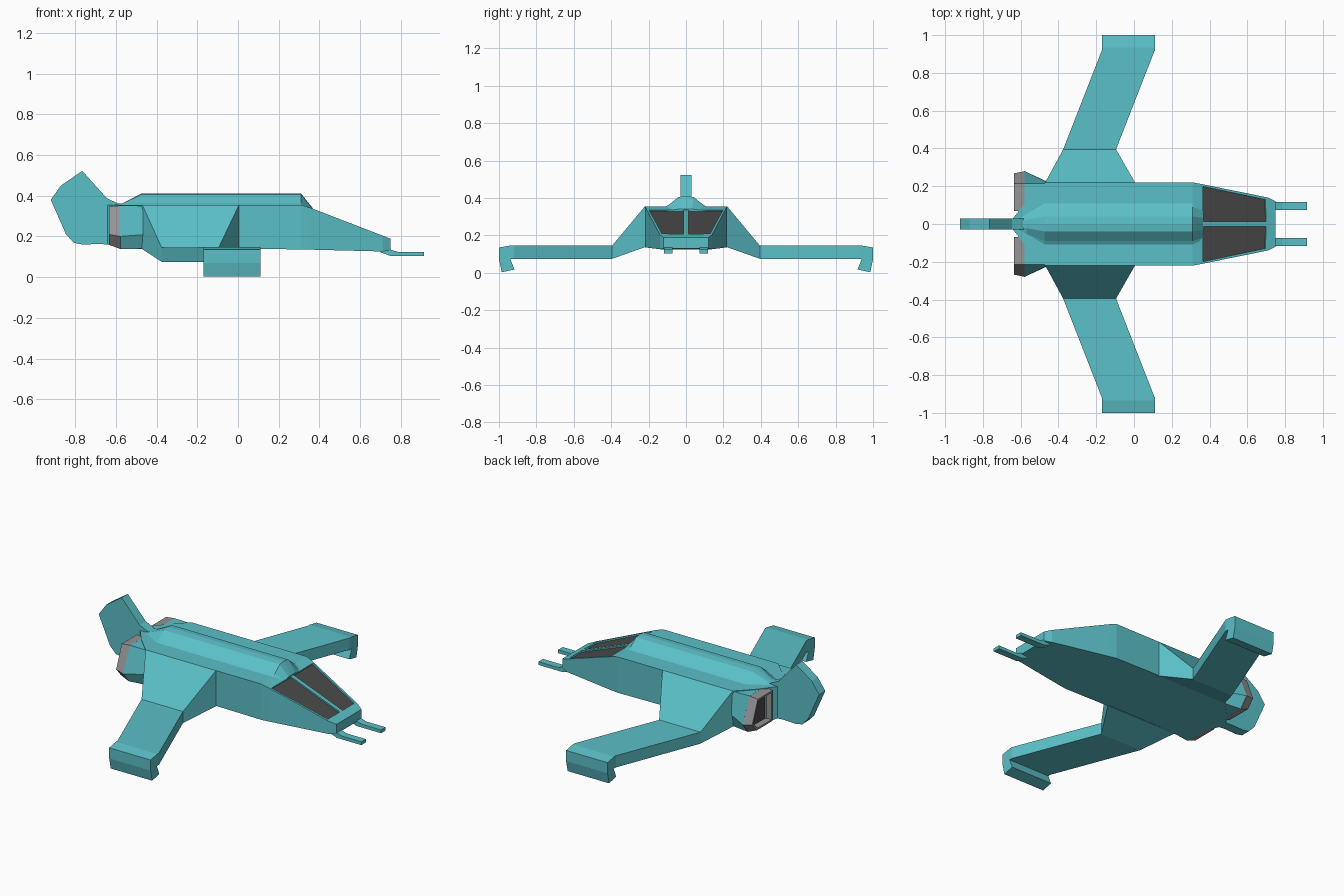
import bpy, bmesh

if "Cube" in bpy.data.objects:
    bpy.data.objects.remove(bpy.data.objects["Cube"])

def material(name, rgb):
    m = bpy.data.materials.new(name)
    m.diffuse_color = (*rgb, 1)
    m.use_nodes = True
    m.node_tree.nodes["Principled BSDF"].inputs["Base Color"].default_value = m.diffuse_color
    return m

TEAL = material("teal_paint", (0.105, 0.53, 0.58))
GREY = material("grey_metal", (0.30, 0.30, 0.31))
DARK = material("dark_glass", (0.07, 0.07, 0.07))

def loft(name, sections, mats=(TEAL,), mirror=True, edit=None):
    """Skin matching closed sections, cap both ends, optionally mirror across y."""
    bm = bmesh.new()
    rings = [[bm.verts.new(p) for p in s] for s in sections]
    n = len(rings[0])
    for a, b in zip(rings, rings[1:]):
        for i in range(n):
            j = (i + 1) % n
            bm.faces.new((a[i], a[j], b[j], b[i]))
    bm.faces.new(rings[0])
    bm.faces.new(rings[-1])
    bmesh.ops.recalc_face_normals(bm, faces=bm.faces)
    # open the halves that meet on the centre line
    centre = [f for f in bm.faces if all(abs(v.co.y) < 1e-5 for v in f.verts)]
    if centre:
        bmesh.ops.delete(bm, geom=centre, context='FACES')
    if edit:
        edit(bm)
    me = bpy.data.meshes.new(name)
    bm.to_mesh(me)
    bm.free()
    ob = bpy.data.objects.new(name, me)
    bpy.context.collection.objects.link(ob)
    for m in mats:
        me.materials.append(m)
    if mirror:
        mod = ob.modifiers.new("mirror", 'MIRROR')
        mod.use_axis = (False, True, False)
        mod.use_clip = True
    return ob

def recess(bm, faces, thickness, depth, index):
    """Inset faces and sink them as a differently coloured panel."""
    bmesh.ops.inset_individual(bm, faces=faces, thickness=thickness, depth=0)
    for f in faces:
        r = bmesh.ops.extrude_discrete_faces(bm, faces=[f])["faces"][0]
        bmesh.ops.translate(bm, verts=r.verts, vec=-r.normal * depth)
        r.material_index = index

def half_box(x, w, top, bottom):
    return [(x, 0, top), (x, w, top), (x, w, bottom), (x, 0, bottom)]

# main hull, tapering to the fin at the rear
loft("hull", [half_box(-0.64, 0.03, 0.355, 0.16), half_box(-0.57, 0.12, 0.355, 0.137),
              half_box(-0.47, 0.22, 0.355, 0.137), half_box(0, 0.22, 0.355, 0.14),
              half_box(0.31, 0.22, 0.355, 0.136)])

# raised spine on the roof
def spine(x, w, top, base):
    h = top - base
    return [(x, 0, top), (x, 0.36 * w, top - 0.08 * h), (x, 0.82 * w, base + 0.2 * h),
            (x, w, base), (x, w, base - 0.01), (x, 0, base - 0.01)]

loft("spine", [spine(-0.63, 0.03, 0.36, 0.35), spine(-0.57, 0.06, 0.362, 0.354),
               spine(-0.475, 0.11, 0.41, 0.354), spine(0.31, 0.11, 0.41, 0.354),
               spine(0.365, 0.09, 0.342, 0.334)])

# nose with two sunken windows
def windows(bm):
    big = max((f for f in bm.faces if f.normal.z > 0.5), key=lambda f: f.calc_area())
    recess(bm, [big], 0.018, 0.008, 1)

loft("nose", [half_box(0.31, 0.22, 0.355, 0.136), half_box(0.355, 0.212, 0.341, 0.135),
              half_box(0.71, 0.14, 0.204, 0.126), half_box(0.75, 0.12, 0.188, 0.13)],
     (TEAL, DARK), edit=windows)

# twin guns under the nose
def bar(x, z0, z1):
    return [(x, 0.073, z0), (x, 0.117, z0), (x, 0.117, z1), (x, 0.073, z1)]

loft("gun", [bar(0.70, 0.122, 0.14), bar(0.75, 0.104, 0.135),
             bar(0.785, 0.104, 0.124), bar(0.915, 0.104, 0.124)])

# wings: rear edge, middle seam and front edge at each station
def station(y, xr, xm, xf, top, bottom):
    return [(xr, y, top), (xm, y, top), (xf, y, top),
            (xf, y, bottom), (xm, y, bottom), (xr, y, bottom)]

loft("wing", [station(0.21, -0.475, -0.232, 0.008, 0.355, 0.137),
              station(0.22, -0.47, -0.232, 0.005, 0.355, 0.137),
              station(0.395, -0.375, -0.232, -0.095, 0.145, 0.075),
              station(0.92, -0.17, -0.03, 0.11, 0.147, 0.075)])

# drooping wing tips
TIP = [(0.92, 0.147), (0.935, 0.147), (1.0, 0.135), (1.0, 0.07), (0.985, 0.003),
       (0.917, 0.018), (0.94, 0.075), (0.92, 0.075)]
loft("wing_tip", [[(x, y, z) for y, z in TIP] for x in (-0.17, -0.03, 0.11)])

# engines with grey hollow nozzles
def engine(x, pts):
    return [(x, y, z) for y, z in pts]

E_FRONT = [(0.05, 0.35), (0.215, 0.35), (0.22, 0.21), (0.215, 0.14), (0.05, 0.14)]
E_BACK = [(0.07, 0.352), (0.215, 0.352), (0.28, 0.2), (0.23, 0.138), (0.07, 0.138)]
E_END = [(0.07, 0.346), (0.215, 0.346), (0.268, 0.21), (0.225, 0.16), (0.07, 0.16)]
loft("engine", [engine(-0.45, E_FRONT), engine(-0.58, E_BACK)])

def nozzle_end(bm):
    recess(bm, [f for f in bm.faces if f.normal.x < -0.9], 0.014, 0.04, 1)

loft("nozzle", [engine(-0.578, E_BACK), engine(-0.635, E_END)], (GREY, DARK), edit=nozzle_end)

# upright tail fin
FIN = [(-0.92, 0.38), (-0.87, 0.45), (-0.765, 0.522), (-0.645, 0.388), (-0.575, 0.355),
       (-0.575, 0.155), (-0.68, 0.163), (-0.765, 0.16), (-0.805, 0.168), (-0.845, 0.21)]
loft("tail_fin", [[(x, y, z) for x, z in FIN] for y in (-0.03, 0.03)], mirror=False)
